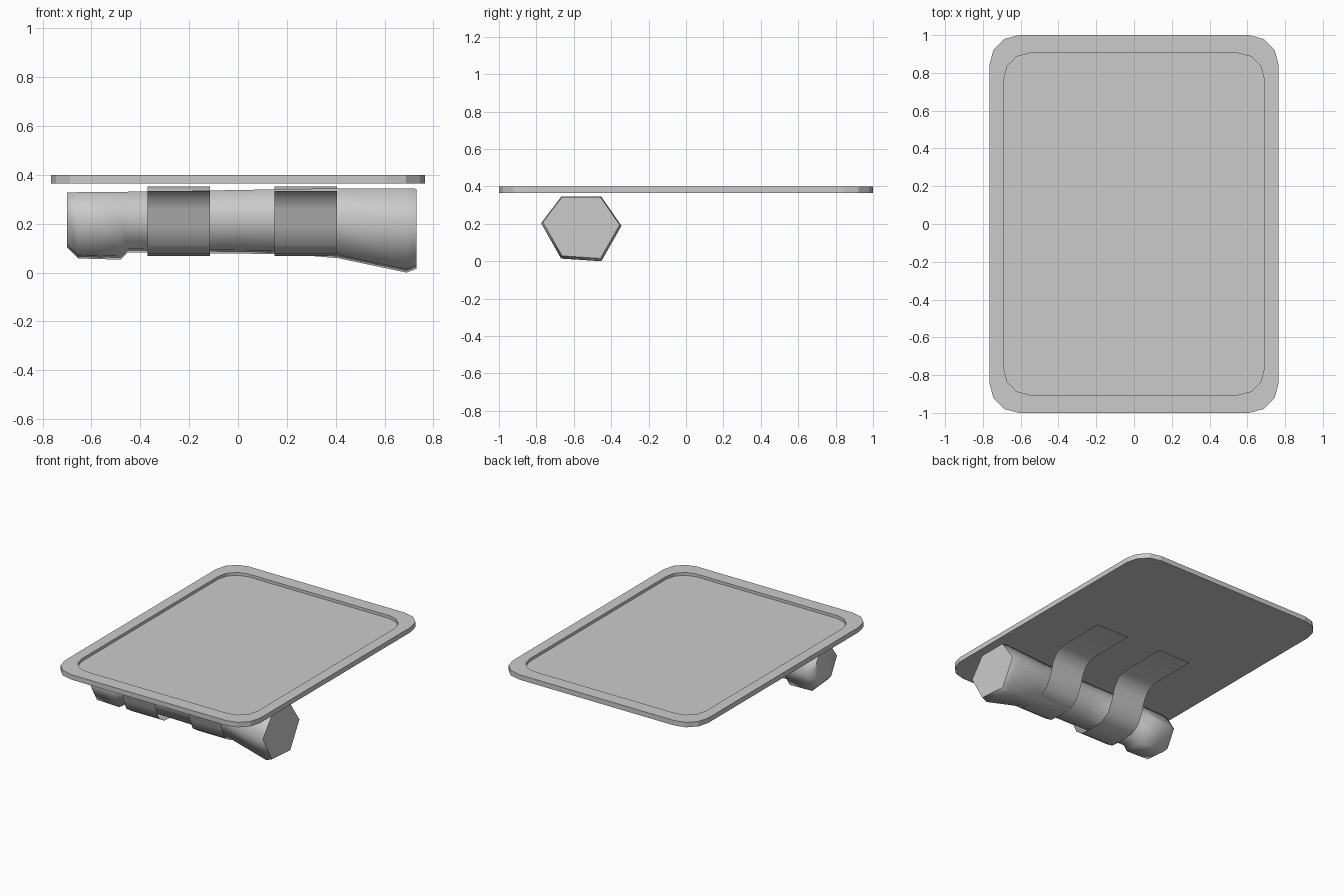
import bpy, bmesh
from math import pi, cos, sin

if "Cube" in bpy.data.objects:
    bpy.data.objects.remove(bpy.data.objects["Cube"])


def finish(name, bm, angle=None):
    """Turn a bmesh into a named object, optionally smooth shaded."""
    mesh = bpy.data.meshes.new(name)
    bm.to_mesh(mesh)
    bm.free()
    obj = bpy.data.objects.new(name, mesh)
    bpy.context.collection.objects.link(obj)
    if angle is not None:
        bpy.ops.object.select_all(action='DESELECT')
        obj.select_set(True)
        bpy.context.view_layer.objects.active = obj
        bpy.ops.object.shade_smooth_by_angle(angle=angle)
    return obj


def bridge(bm, a, b):
    n = len(a)
    for i in range(n):
        j = (i + 1) % n
        bm.faces.new((a[i], a[j], b[j], b[i]))


def rounded_loop(bm, hx, hy, r, z, steps=3):
    """Counter-clockwise rounded rectangle."""
    loop = []
    for q, (sx, sy) in enumerate([(1, 1), (-1, 1), (-1, -1), (1, -1)]):
        for s in range(steps + 1):
            a = (q + s / steps) * pi / 2
            loop.append(bm.verts.new((sx * (hx - r) + r * cos(a),
                                      sy * (hy - r) + r * sin(a), z)))
    return loop


# Tray: rounded slab with a shallow recess on top
bm = bmesh.new()
loops = [rounded_loop(bm, *p) for p in [
    (0.765, 1.0, 0.155, 0.365), (0.765, 1.0, 0.155, 0.40),
    (0.69, 0.905, 0.14, 0.40), (0.69, 0.905, 0.14, 0.38)]]
for a, b in zip(loops, loops[1:]):
    bridge(bm, a, b)
bm.faces.new(loops[0][::-1])
bm.faces.new(loops[-1])
finish("tray", bm)

# Handle: six-sided tube with a flared head, stations are x, bottom, top, half width
CY = -0.56
stations = [(-0.70, 0.11, 0.328, 0.13), (-0.655, 0.065, 0.329, 0.165),
            (-0.48, 0.06, 0.330, 0.165), (-0.45, 0.09, 0.331, 0.15),
            (0.0, 0.085, 0.338, 0.15), (0.22, 0.082, 0.342, 0.155),
            (0.41, 0.066, 0.345, 0.17),
            (0.69, 0.007, 0.345, 0.215), (0.73, 0.022, 0.343, 0.205)]
bm = bmesh.new()
rings = []
for x, lo, hi, w in stations:
    mid = lo + (hi - lo) * 0.56
    section = [(-0.5, hi), (-1, mid + 0.007), (-0.5, lo + 0.007),
               (0.5, lo - 0.007), (1, mid - 0.007), (0.5, hi)]
    rings.append([bm.verts.new((x, CY + k * w, z)) for k, z in section])
for a, b in zip(rings, rings[1:]):
    bridge(bm, a, b)
bm.faces.new(rings[0])
bm.faces.new(rings[-1])
bmesh.ops.recalc_face_normals(bm, faces=bm.faces[:])
finish("handle", bm, 1.2)

# Straps: thin sheets slung under the handle, ending in flat tabs
profile = [(-0.90, 0.334), (-0.84, 0.333), (-0.80, 0.312), (-0.775, 0.26),
           (-0.755, 0.19), (-0.72, 0.115), (-0.66, 0.076), (-0.56, 0.069),
           (-0.46, 0.076), (-0.40, 0.115), (-0.36, 0.19), (-0.335, 0.27),
           (-0.295, 0.33), (-0.23, 0.352), (0.12, 0.352)]
for name, x0, x1 in [("strap_left", -0.37, -0.115), ("strap_right", 0.15, 0.405)]:
    bm = bmesh.new()
    a = [bm.verts.new((x0, y, z)) for y, z in profile]
    b = [bm.verts.new((x1, y, z)) for y, z in profile]
    for i in range(len(profile) - 1):
        bm.faces.new((a[i], a[i + 1], b[i + 1], b[i]))
    finish(name, bm, 1.0)
